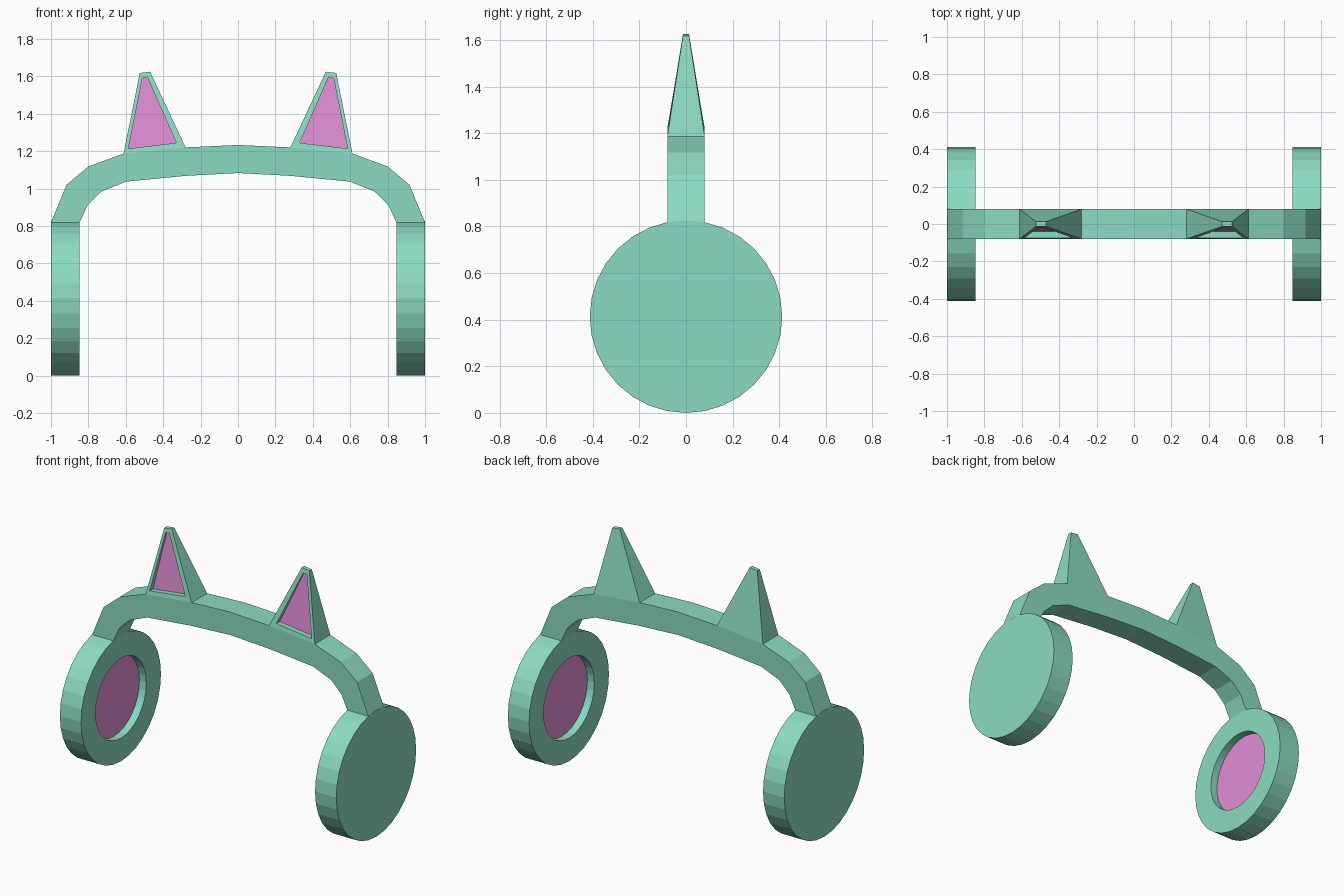
import bpy, bmesh, math

if "Cube" in bpy.data.objects:
    bpy.data.objects.remove(bpy.data.objects["Cube"])


def material(name, rgb):
    m = bpy.data.materials.new(name)
    m.diffuse_color = (*rgb, 1)
    m.use_nodes = True
    m.node_tree.nodes["Principled BSDF"].inputs["Base Color"].default_value = m.diffuse_color
    return m


GREEN = material("mint green", (0.26, 0.71, 0.54))
PINK = material("orchid pink", (0.75, 0.27, 0.67))


def finish(bm, name):
    bmesh.ops.recalc_face_normals(bm, faces=bm.faces)
    mesh = bpy.data.meshes.new(name)
    bm.to_mesh(mesh)
    bm.free()
    mesh.materials.append(GREEN)
    mesh.materials.append(PINK)
    obj = bpy.data.objects.new(name, mesh)
    bpy.context.collection.objects.link(obj)
    return obj


def bridge(bm, a, b):
    """Quads between two closed loops of equal length."""
    n = len(a)
    for i in range(n):
        j = (i + 1) % n
        bm.faces.new((a[i], a[j], b[j], b[i]))


# Headband: rectangular section swept along (outer, inner) profile pairs
half = [((1.0, 0.818), (0.847, 0.818)), ((0.917, 1.02), (0.805, 0.91)),
        ((0.80, 1.118), (0.73, 0.984)), ((0.612, 1.187), (0.60, 1.037)),
        ((0.28, 1.22), (0.28, 1.068)), ((0.0, 1.233), (0.0, 1.083))]
path = half + [((-o[0], o[1]), (-i[0], i[1])) for o, i in reversed(half[:-1])]
W = 0.08
bm = bmesh.new()
rings = [[bm.verts.new(p) for p in ((o[0], -W, o[1]), (o[0], W, o[1]),
                                    (i[0], W, i[1]), (i[0], -W, i[1]))]
         for o, i in path]
for a, b in zip(rings, rings[1:]):
    bridge(bm, a, b)
bm.faces.new(rings[0])
bm.faces.new(rings[-1])
finish(bm, "headband")


# Ear cup: 32-sided disc with a recessed pink pad on the inner side
def ear_cup(s, name):
    bm = bmesh.new()
    loops = []
    for x, r in ((1.0, 0.413), (0.847, 0.413), (0.847, 0.262), (0.897, 0.262)):
        loops.append([bm.verts.new((s * x, r * math.sin(k * math.tau / 32),
                                    0.413 + r * math.cos(k * math.tau / 32)))
                      for k in range(32)])
    for a, b in zip(loops, loops[1:]):
        bridge(bm, a, b)
    bm.faces.new(loops[0])
    bm.faces.new(loops[-1]).material_index = 1
    finish(bm, name)


# Cat ear: tapered block with a recessed pink front panel
def cat_ear(s, name):
    bm = bmesh.new()

    def loop(pts):
        return [bm.verts.new((s * x, y, z)) for x, y, z in pts]

    outline = [(0.28, W, 1.22), (0.612, W, 1.187),
               (0.525, 0.013, 1.618), (0.47, 0.013, 1.625)]
    back = loop(outline)
    front = loop([(x, -y, z) for x, y, z in outline])
    panel = [(0.33, -0.074, 1.244), (0.586, -0.076, 1.214),
             (0.511, -0.018, 1.592), (0.485, -0.018, 1.596)]
    rim = loop(panel)
    floor = loop([(x, y + (0.035 if z < 1.4 else 0.013), z) for x, y, z in panel])
    bm.faces.new(back)
    for i in (1, 2, 3):  # sides and tip; the base sits on the headband
        j = (i + 1) % 4
        bm.faces.new((back[i], back[j], front[j], front[i]))
    bridge(bm, front, rim)
    bridge(bm, rim, floor)
    bm.faces.new(floor).material_index = 1
    finish(bm, name)


for s, side in ((1, "right"), (-1, "left")):
    ear_cup(s, side + "_ear_cup")
    cat_ear(s, side + "_cat_ear")
